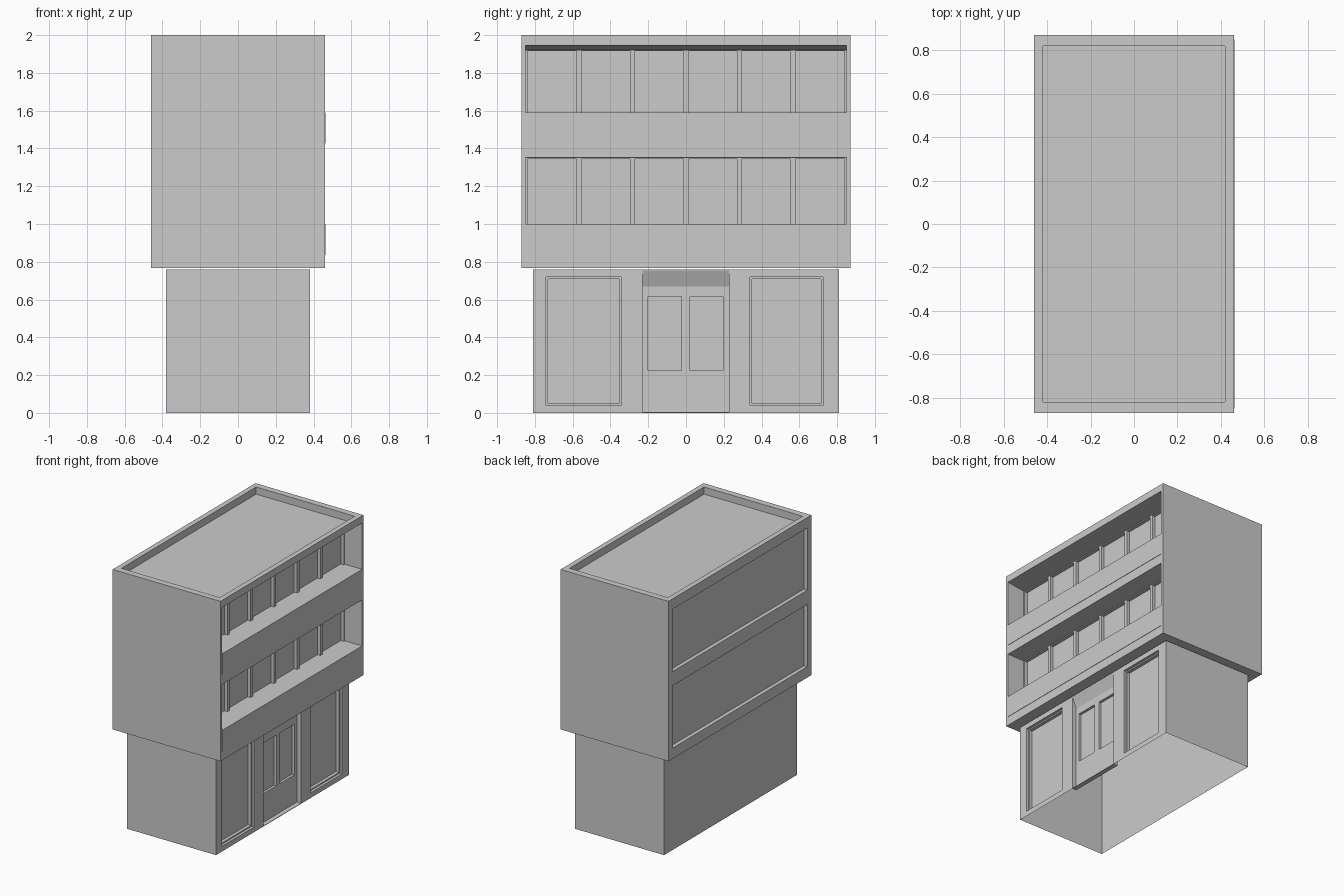
import bpy, bmesh

if "Cube" in bpy.data.objects:
    bpy.data.objects.remove(bpy.data.objects["Cube"])


def prism(name, profile, y0, y1):
    """Extrude an (x, z) profile along y."""
    bm = bmesh.new()
    face = bm.faces.new([bm.verts.new((x, y0, z)) for x, z in profile])
    ext = bmesh.ops.extrude_face_region(bm, geom=[face])
    moved = [v for v in ext["geom"] if isinstance(v, bmesh.types.BMVert)]
    bmesh.ops.translate(bm, verts=moved, vec=(0, y1 - y0, 0))
    bmesh.ops.recalc_face_normals(bm, faces=bm.faces)
    mesh = bpy.data.meshes.new(name)
    bm.to_mesh(mesh)
    bm.free()
    obj = bpy.data.objects.new(name, mesh)
    bpy.context.collection.objects.link(obj)
    return obj


def box(name, x0, x1, y0, y1, z0, z1):
    return prism(name, [(x0, z0), (x1, z0), (x1, z1), (x0, z1)], y0, y1)


def cut(target, cutter):
    """Subtract the cutter, apply, and discard it."""
    mod = target.modifiers.new("cut", "BOOLEAN")
    mod.operation = "DIFFERENCE"
    mod.solver = "EXACT"
    mod.object = cutter
    bpy.context.view_layer.objects.active = target
    bpy.ops.object.modifier_apply(modifier=mod.name)
    bpy.data.objects.remove(cutter)


# Upper storeys with sunken roof
upper = box("upper_storeys", -0.46, 0.46, -0.87, 0.87, 0.767, 2.0)
cut(upper, box("roof_cut", -0.42, 0.42, -0.82, 0.82, 1.945, 2.1))

# Shallow panels on the back wall
for z0, z1 in ((0.85, 1.33), (1.44, 1.92)):
    cut(upper, box("back_cut", -0.6, -0.43, -0.82, 0.82, z0, z1))

# Deep street-side window bands (upper one has a sloping ceiling)
GLASS = 0.29
for row, (z0, z_in, z_out) in enumerate(((1.0, 1.35, 1.352), (1.59, 1.922, 1.945))):
    cut(upper, prism("band_cut", [(GLASS, z0), (0.6, z0), (0.6, z_out),
                                  (0.46, z_out), (GLASS, z_in)], -0.85, 0.85))
    # Mullions and header of the band
    for i in range(-3, 4):
        c = i * 0.283
        y0, y1 = max(c - 0.013, -0.849), min(c + 0.013, 0.849)
        if abs(i) == 3:
            y0, y1 = sorted((i / 3 * 0.838, i / 3 * 0.849))
        box(f"mullion_{row}_{i + 3}", GLASS - 0.005, GLASS + 0.025, y0, y1, z0, z_in)
    box(f"header_{row}", GLASS - 0.005, GLASS + 0.025, -0.849, 0.849, z_in - 0.007, z_in)
    # Slightly proud spandrel under the band
    box(f"spandrel_{row}", 0.455, 0.463, -0.85, 0.85, z0 - 0.165, z0)

# Ground floor
ground = box("ground_floor", -0.38, 0.38, -0.81, 0.81, 0.0, 0.76)

# Stepped shop windows
for y0, y1 in ((-0.74, -0.345), (0.34, 0.725)):
    cut(ground, box("shop_cut", 0.36, 0.5, y0, y1, 0.04, 0.72))
    cut(ground, box("pane_cut", 0.335, 0.5, y0 + 0.01, y1 - 0.01, 0.05, 0.71))

# Door recess with sloping soffit and two door panes
cut(ground, prism("door_cut", [(0.345, -0.1), (0.5, -0.1), (0.5, 0.755),
                               (0.38, 0.755), (0.345, 0.67)], -0.23, 0.227))
for y0, y1 in ((-0.2, -0.025), (0.02, 0.195)):
    cut(ground, box("door_pane_cut", 0.325, 0.5, y0, y1, 0.225, 0.615))

# Open underside
bm = bmesh.new()
bm.from_mesh(ground.data)
under = [f for f in bm.faces if all(v.co.z < 0.001 for v in f.verts)]
bmesh.ops.delete(bm, geom=under, context="FACES")
bm.to_mesh(ground.data)
bm.free()

# Door sill
box("door_sill", 0.345, 0.38, -0.23, 0.227, 0.0, 0.004)
